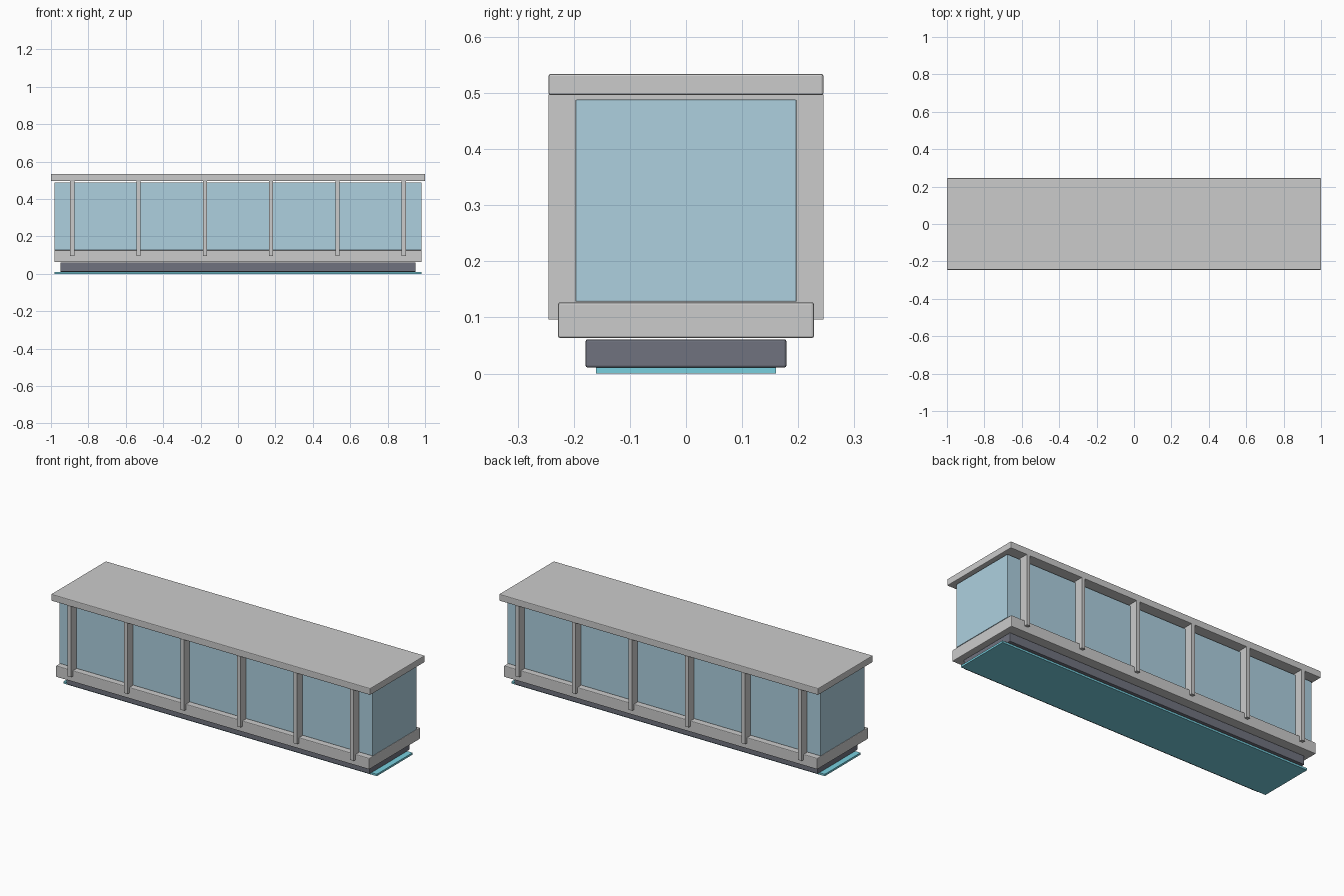
import bpy

if "Cube" in bpy.data.objects:
    bpy.data.objects.remove(bpy.data.objects["Cube"])


def material(name, rgb):
    mat = bpy.data.materials.new(name)
    mat.diffuse_color = (*rgb, 1.0)
    mat.use_nodes = True
    mat.node_tree.nodes["Principled BSDF"].inputs["Base Color"].default_value = mat.diffuse_color
    return mat


def box(name, half_x, half_y, z0, z1, bevel=0.0, mat=None, x=0.0):
    """Box centred on y = 0, spanning z0..z1, with optional rounded edges."""
    bpy.ops.mesh.primitive_cube_add(size=1, location=(x, 0, (z0 + z1) / 2))
    ob = bpy.context.object
    ob.name = name
    ob.scale = (2 * half_x, 2 * half_y, z1 - z0)
    bpy.ops.object.transform_apply(location=False, rotation=False, scale=True)
    if bevel:
        mod = ob.modifiers.new("edge_bevel", 'BEVEL')
        mod.width = bevel
        mod.segments = 2
    if mat:
        ob.data.materials.append(mat)
    return ob


glass = material("pale_blue_glass", (0.42, 0.63, 0.74))
dark = material("dark_grey", (0.16, 0.17, 0.21))
teal = material("teal_glow", (0.19, 0.63, 0.74))

# Stacked body, from the ground up
box("underside_strip", 0.982, 0.16, 0.0, 0.011, mat=teal)
box("undercarriage", 0.95, 0.179, 0.0105, 0.061, 0.004, dark)
box("floor_slab", 0.982, 0.228, 0.063, 0.127, 0.004)
box("glass_cabin", 0.982, 0.197, 0.128, 0.488, 0.002, glass)
box("roof_slab", 1.0, 0.245, 0.496, 0.534, 0.004)

# Evenly spaced frames crossing the cabin, proud of the glass on both sides
COUNT, REACH = 6, 0.886
for i in range(COUNT):
    x = -REACH + 2 * REACH * i / (COUNT - 1)
    box(f"cross_frame_{i + 1}", 0.011, 0.245, 0.096, 0.497, x=x)
